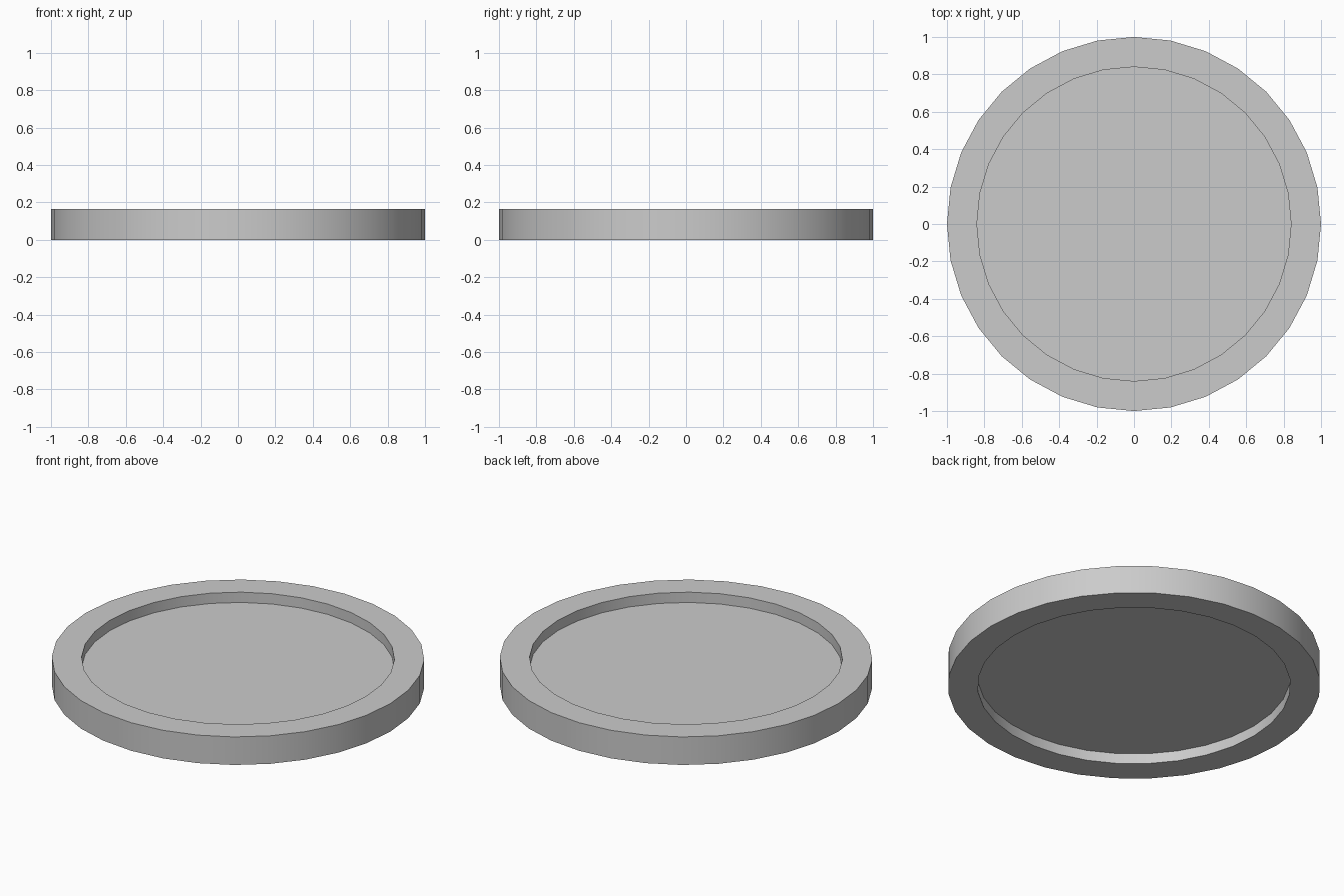
import bpy, bmesh, math

if "Cube" in bpy.data.objects:
    bpy.data.objects.remove(bpy.data.objects["Cube"])

SIDES = 32
R_OUT, R_IN = 1.0, 0.84
HEIGHT, RECESS = 0.166, 0.061

# Cross-section from the centre of the lower panel round the rim to the upper panel
profile = [(R_IN, RECESS), (R_IN, 0), (R_OUT, 0),
           (R_OUT, HEIGHT), (R_IN, HEIGHT), (R_IN, HEIGHT - RECESS)]

bm = bmesh.new()
rings = []
for r, z in profile:
    rings.append([bm.verts.new((r * math.cos(2 * math.pi * i / SIDES),
                                r * math.sin(2 * math.pi * i / SIDES), z))
                  for i in range(SIDES)])

# Rim walls and flat lips
for a, b in zip(rings, rings[1:]):
    for i in range(SIDES):
        j = (i + 1) % SIDES
        bm.faces.new((a[i], a[j], b[j], b[i]))

# Recessed panels, below and above
bm.faces.new(rings[0][::-1])
bm.faces.new(rings[-1])
bmesh.ops.recalc_face_normals(bm, faces=bm.faces[:])

mesh = bpy.data.meshes.new("recessed_disc")
bm.to_mesh(mesh)
bm.free()
disc = bpy.data.objects.new("recessed_disc", mesh)
bpy.context.collection.objects.link(disc)

# Smooth round walls, sharp rim edges
bpy.context.view_layer.objects.active = disc
disc.select_set(True)
bpy.ops.object.shade_smooth_by_angle(angle=math.radians(30))
